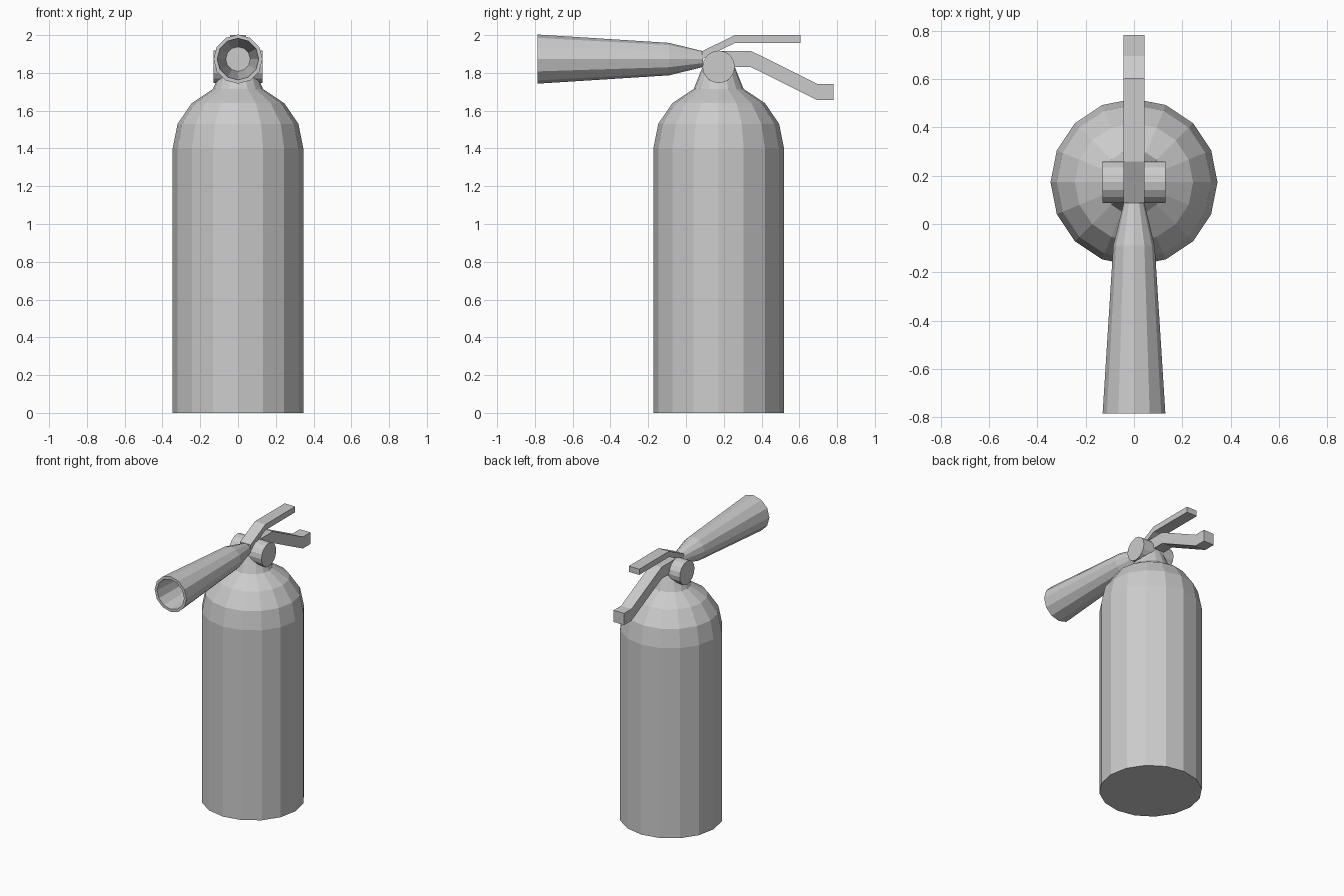
import bpy, bmesh, math
from mathutils import Matrix

if "Cube" in bpy.data.objects:
    bpy.data.objects.remove(bpy.data.objects["Cube"])

CY = 0.173  # y of the tank axis


def finish(name, bm):
    bmesh.ops.recalc_face_normals(bm, faces=bm.faces)
    mesh = bpy.data.meshes.new(name)
    bm.to_mesh(mesh)
    bm.free()
    obj = bpy.data.objects.new(name, mesh)
    bpy.context.collection.objects.link(obj)
    return obj


def lathe(name, profile, sides, matrix):
    """Revolve (radius, height) pairs around local z, cap both ends."""
    bm = bmesh.new()
    rings = []
    for r, h in profile:
        rings.append([bm.verts.new((r * math.cos(2 * math.pi * i / sides),
                                    r * math.sin(2 * math.pi * i / sides), h))
                      for i in range(sides)])
    for a, b in zip(rings, rings[1:]):
        for i in range(sides):
            j = (i + 1) % sides
            bm.faces.new((a[i], a[j], b[j], b[i]))
    bm.faces.new(rings[0])
    bm.faces.new(rings[-1])
    bm.transform(matrix)
    return finish(name, bm)


def side_plate(name, outline, half_width):
    """Extrude a (y, z) outline across x."""
    bm = bmesh.new()
    face = bm.faces.new([bm.verts.new((-half_width, y, z)) for y, z in outline])
    ext = bmesh.ops.extrude_face_region(bm, geom=[face])
    verts = [v for v in ext["geom"] if isinstance(v, bmesh.types.BMVert)]
    bmesh.ops.translate(bm, verts=verts, vec=(2 * half_width, 0, 0))
    return finish(name, bm)


# Tank with rounded shoulder and tapered neck
lathe("tank", [(0.346, 0), (0.346, 1.4), (0.32, 1.53), (0.245, 1.64),
               (0.132, 1.715), (0.085, 1.832)],
      16, Matrix.Translation((0, CY, 0)))

# Valve barrel lying across the neck
lathe("valve_barrel", [(0.086, -0.13), (0.086, 0.13)], 16,
      Matrix.Translation((0, CY, 1.832)) @ Matrix.Rotation(math.pi / 2, 4, 'Y'))

# Discharge horn: outer cone, rim, then hollow inside (local z points to -y)
lathe("horn", [(0.042, -0.09), (0.086, 0.09), (0.13, 0.785),
               (0.11, 0.785), (0.065, 0.09)],
      12, Matrix.Translation((0, 0, 1.873)) @ Matrix.Rotation(math.pi / 2, 4, 'X'))

# Squeeze lever on top and carrying handle below
side_plate("squeeze_lever", [(0.086, 1.915), (0.258, 2.0), (0.605, 2.0),
                             (0.605, 1.958), (0.258, 1.958), (0.086, 1.873)], 0.043)
side_plate("carry_handle", [(0.173, 1.916), (0.345, 1.916), (0.695, 1.742),
                            (0.782, 1.742), (0.782, 1.656), (0.695, 1.656),
                            (0.345, 1.83), (0.173, 1.83)], 0.043)
